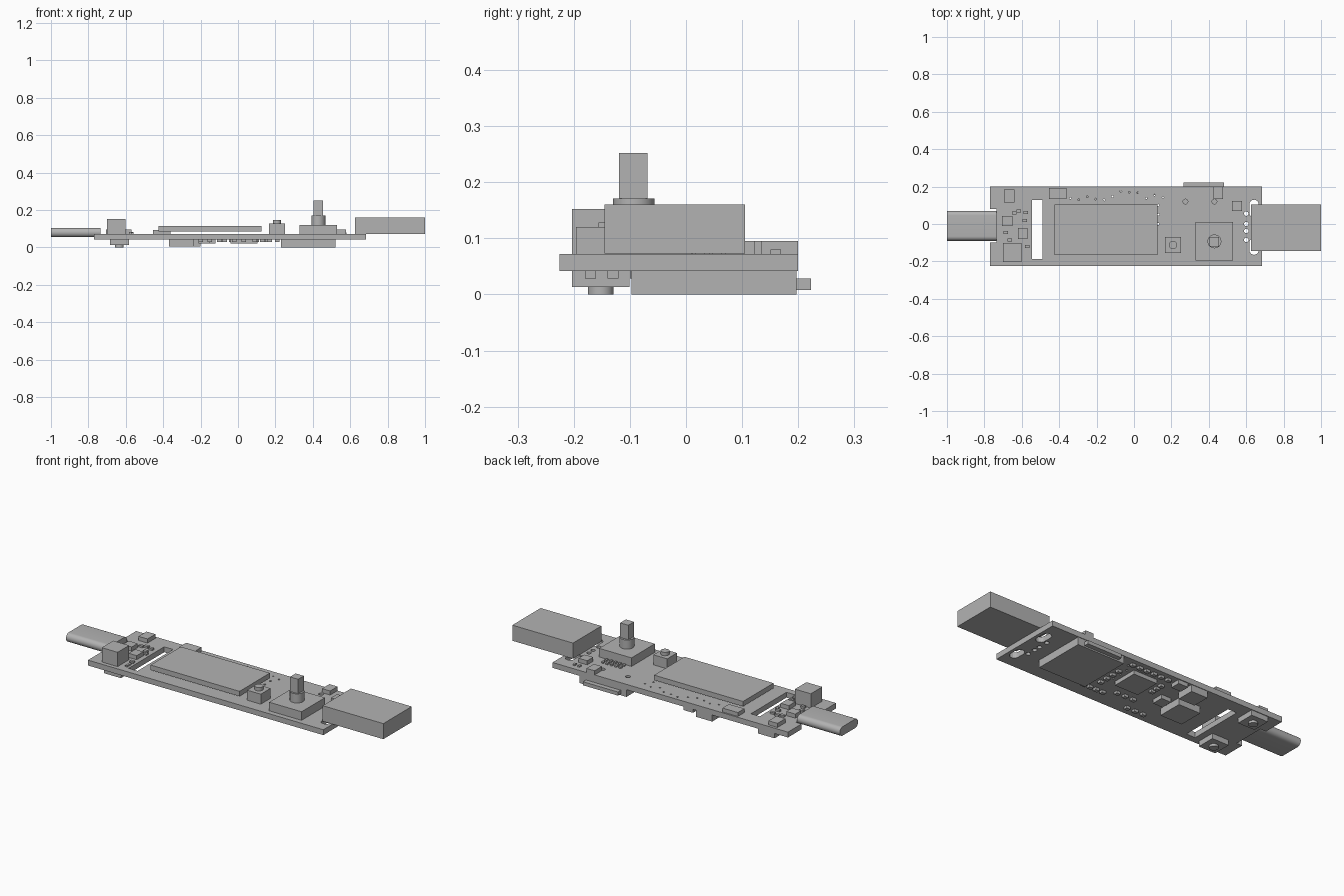
import bpy, bmesh, math, random

cube = bpy.data.objects.get("Cube")
if cube:
    bpy.data.objects.remove(cube, do_unlink=True)

GREY = (0.45, 0.45, 0.45, 1)
mat = bpy.data.materials.new("plain grey")
mat.use_nodes = True
mat.diffuse_color = GREY
mat.node_tree.nodes["Principled BSDF"].inputs["Base Color"].default_value = GREY

BOTTOM, TOP = 0.042, 0.072  # faces of the circuit board


def finish(name, data):
    ob = bpy.data.objects.new(name, data)
    data.materials.append(mat)
    bpy.context.collection.objects.link(ob)
    return ob


def add_box(bm, x0, x1, y0, y1, z0, z1):
    verts = bmesh.ops.create_cube(bm, size=1)["verts"]
    for v in verts:
        v.co.x = x1 if v.co.x > 0 else x0
        v.co.y = y1 if v.co.y > 0 else y0
        v.co.z = z1 if v.co.z > 0 else z0


def boxes(name, items):
    bm = bmesh.new()
    for item in items:
        add_box(bm, *item)
    me = bpy.data.meshes.new(name)
    bm.to_mesh(me)
    bm.free()
    return finish(name, me)


def box(name, *ext):
    return boxes(name, [ext])


def smooth(ob):
    bpy.ops.object.select_all(action="DESELECT")
    ob.select_set(True)
    bpy.context.view_layer.objects.active = ob
    bpy.ops.object.shade_smooth_by_angle(angle=math.radians(35))


def cylinder(name, x, y, r, z0, z1):
    bpy.ops.mesh.primitive_cylinder_add(vertices=32, radius=r, depth=z1 - z0,
                                        location=(x, y, (z0 + z1) / 2))
    ob = bpy.context.object
    ob.name = name
    ob.data.materials.append(mat)
    smooth(ob)


def capsule(x, y0, y1, r, n=8):
    """Outline of a slot along y, a circle when y0 equals y1."""
    pts = []
    for cy, start in ((y1, 0), (y0, math.pi)):
        for i in range(n + (y0 != y1)):
            a = start + math.pi * i / n
            pts.append((x + r * math.cos(a), cy + r * math.sin(a)))
    return pts


# Circuit board: filled outline with cable notch, slots and drilled holes
outline = [(-0.77, -0.225), (0.685, -0.225), (0.685, 0.2), (-0.77, 0.2),
           (-0.77, 0.08), (-0.735, 0.08), (-0.735, -0.1), (-0.77, -0.1)]
loops = [outline,
         [(-0.545, -0.187), (-0.49, -0.187), (-0.49, 0.127), (-0.545, 0.127)],
         capsule(0.642, 0.06, 0.105, 0.025), capsule(0.642, -0.14, -0.1, 0.025)]
loops += [capsule(0.6, y, y, 0.012) for y in (0.055, 0, -0.037, -0.085)]
loops += [capsule(x, 0.12, 0.12, 0.013) for x in (0.275, 0.43)]
loops += [capsule(0.13, y, y, 0.006, 4) for y in (0.1, 0.05, 0)]
random.seed(4)
for i in range(12):  # scattered vias along the back edge
    x = -0.34 + i * 0.045
    y = random.uniform(0.125, 0.18)
    loops.append(capsule(x, y, y, 0.005, 4))

curve = bpy.data.curves.new("circuit_board", "CURVE")
curve.dimensions = "2D"
curve.fill_mode = "BOTH"
curve.extrude = (TOP - BOTTOM) / 2
for pts in loops:
    sp = curve.splines.new("POLY")
    sp.points.add(len(pts) - 1)
    for p, (x, y) in zip(sp.points, pts):
        p.co = (x, y, 0, 1)
    sp.use_cyclic_u = True
board = finish("circuit_board", curve)
board.location.z = (TOP + BOTTOM) / 2
bpy.ops.object.select_all(action="DESELECT")
board.select_set(True)
bpy.context.view_layer.objects.active = board
bpy.ops.object.convert(target="MESH")
for poly in board.data.polygons:
    poly.use_smooth = False

# Large plug at one end, rounded plug at the other
box("wide_plug", 0.625, 1, -0.145, 0.105, 0.073, 0.16)
plug = box("rounded_plug", -1, -0.735, -0.09, 0.07, 0.055, 0.105)
bm = bmesh.new()
bm.from_mesh(plug.data)
long_edges = [e for e in bm.edges
              if abs(e.verts[0].co.x - e.verts[1].co.x) > 0.1]
bmesh.ops.bevel(bm, geom=long_edges, offset=0.0245, segments=8,
                profile=0.5, affect="EDGES")
bm.to_mesh(plug.data)
bm.free()
smooth(plug)

# Display panel
box("display", -0.425, 0.125, -0.165, 0.103, 0.086, 0.114)

# Joystick
box("joystick_base", 0.33, 0.53, -0.196, 0.01, TOP, 0.12)
cylinder("joystick_collar", 0.43, -0.093, 0.037, 0.12, 0.171)
box("joystick_shaft", 0.405, 0.455, -0.119, -0.069, 0.171, 0.252)

# Push button
box("button_base", 0.165, 0.25, -0.156, -0.07, TOP, 0.128)
cylinder("button_cap", 0.208, -0.112, 0.022, 0.128, 0.147)

# Parts on the upper face
box("tall_connector", -0.7, -0.602, -0.203, -0.102, TOP, 0.152)
boxes("upper_chips", [
    (-0.455, -0.36, 0.135, 0.192, TOP, 0.094),
    (-0.695, -0.64, 0.115, 0.185, TOP, 0.095),
    (-0.705, -0.65, -0.01, 0.042, TOP, 0.095),
    (-0.62, -0.57, -0.08, -0.022, TOP, 0.095),
    (0.425, 0.475, 0.135, 0.2, TOP, 0.095),
    (0.525, 0.578, 0.07, 0.123, TOP, 0.095),
])


def passives(name, spots, z0, z1, sx=0.012, sy=0.008):
    boxes(name, [(x - sx, x + sx, y - sy, y + sy, z0, z1) for x, y in spots])


passives("upper_passives",
         [(-0.615, 0.07), (-0.58, 0.062), (-0.585, 0.02), (-0.64, 0.06),
          (-0.685, -0.045), (-0.665, -0.085), (-0.57, -0.12)], TOP, 0.082)
passives("upper_resistor_rows",
         [(0.365 + i * 0.027, y) for i in range(5) for y in (0.025, 0.055)]
         + [(x, 0.16) for x in (0.545, 0.575)], TOP, 0.08, 0.006, 0.009)
passives("edge_resistors", [(-0.565, y) for y in (-0.15, -0.17, 0.0)],
         TOP, 0.08, 0.006, 0.01)

# Card socket with a card poking out at the back
box("card_socket", 0.23, 0.52, -0.097, 0.197, 0, BOTTOM)
box("memory_card", 0.265, 0.48, 0.19, 0.223, 0.008, 0.028)

# Chips on the lower face
boxes("lower_chips", [
    (-0.04, 0.105, -0.02, 0.125, 0.02, BOTTOM),
    (-0.3, -0.2, 0.1, 0.197, 0.004, BOTTOM),
    (-0.37, -0.235, -0.08, 0.06, 0.004, BOTTOM),
    (-0.21, -0.15, -0.035, 0.03, 0.02, BOTTOM),
    (-0.18, -0.12, 0.14, 0.195, 0.02, BOTTOM),
])

# Two push buttons on the lower face
for side, y in (("front", -0.152), ("back", 0.145)):
    box(side + "_lower_button", -0.685, -0.582, y - 0.051, y + 0.051,
        0.013, BOTTOM)
    cylinder(side + "_lower_button_cap", -0.634, y, 0.023, 0, 0.013)

# Small parts around the main lower chip
passives("lower_passives",
         [(0.09 + i * 0.04, -0.13) for i in range(4)]
         + [(-0.08 + i * 0.045, 0.165) for i in range(6)]
         + [(-0.09, 0.03 + i * 0.035) for i in range(3)]
         + [(0.16, -0.06 + i * 0.045) for i in range(4)]
         + [(-0.07 + i * 0.05, -0.09) for i in range(3)]
         + [(-0.2 + i * 0.05, -0.17) for i in range(3)],
         0.028, BOTTOM, 0.012, 0.01)
